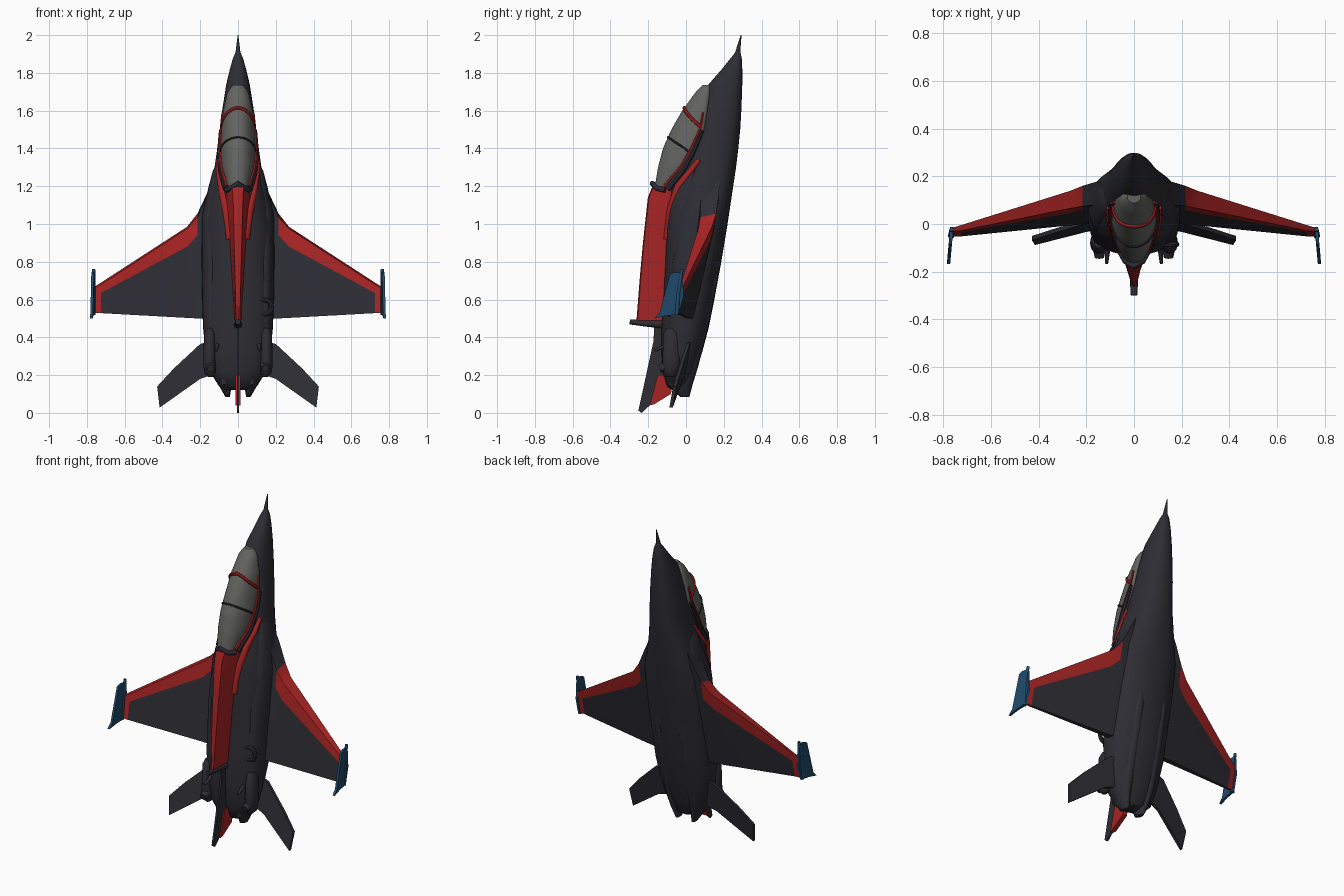
import bpy, bmesh, math
from mathutils import Vector

if "Cube" in bpy.data.objects:
    bpy.data.objects.remove(bpy.data.objects["Cube"])


def material(name, rgb):
    m = bpy.data.materials.new(name)
    m.diffuse_color = (*rgb, 1)
    m.use_nodes = True
    m.node_tree.nodes["Principled BSDF"].inputs["Base Color"].default_value = m.diffuse_color
    return m


DARK = material("charcoal", (0.026, 0.026, 0.034))
RED = material("red", (0.39, 0.017, 0.017))
BLUE = material("blue", (0.014, 0.07, 0.15))
GLASS = material("canopy grey", (0.125, 0.125, 0.118))


def finish(name, bm, mats, angle=40):
    bmesh.ops.recalc_face_normals(bm, faces=bm.faces[:])
    me = bpy.data.meshes.new(name)
    bm.to_mesh(me)
    bm.free()
    for m in mats:
        me.materials.append(m)
    ob = bpy.data.objects.new(name, me)
    bpy.context.collection.objects.link(ob)
    bpy.ops.object.select_all(action='DESELECT')
    ob.select_set(True)
    bpy.context.view_layer.objects.active = ob
    bpy.ops.object.shade_smooth_by_angle(angle=math.radians(angle))
    return ob


def skin(name, rings, mats, rule=None, angle=40):
    """Join rings of points into a closed, capped surface."""
    bm = bmesh.new()
    vs = [[bm.verts.new(p) for p in r] for r in rings]
    n = len(rings[0])
    for i in range(len(vs) - 1):
        for j in range(n):
            k = (j + 1) % n
            f = bm.faces.new((vs[i][j], vs[i][k], vs[i + 1][k], vs[i + 1][j]))
            f.material_index = rule(i, j) if rule else 0
    bm.faces.new(vs[0])
    bm.faces.new(vs[-1])
    return finish(name, bm, mats, angle)


def at(stations, z):
    """Interpolate stations (z falling) at height z."""
    i = 0
    while i < len(stations) - 2 and z < stations[i + 1][0]:
        i += 1
    a, b = stations[i], stations[i + 1]
    t = min(1, max(0, (z - a[0]) / (b[0] - a[0])))
    return [p + (q - p) * t for p, q in zip(a, b)]


def oval(st, t, p, s=1):
    """Point on a cross-section: z, half width, belly y, back y, widest y, optional centre x."""
    z, w, belly, back, wide, x0 = (*st, 0)[:6]
    c, sn = math.cos(t), math.sin(t)
    h = (belly - wide) if sn > 0 else (wide - back)
    return Vector((s * x0 + w * math.copysign(abs(c) ** (2 / p), c),
                   wide + h * math.copysign(abs(sn) ** (2 / p), sn), z))


def loft(name, stations, mat, p=2.2, s=1, n=40):
    rings = [[oval(st, 2 * math.pi * j / n, p, s) for j in range(n)] for st in stations]
    return skin(name, rings, [mat])


def plate(name, pts, x0, half, mat, lean=0.0):
    """Flat plate cut from a side-view (y, z) outline."""
    rings = [[Vector((x0 + d + lean * y, y, z)) for y, z in pts] for d in (-half, half)]
    return skin(name, rings, [mat], angle=20)


def tube(name, pts, r0, r1, mat, n=10):
    """Round bar along a path, tapering from r0 to r1."""
    pts = [Vector(p) for p in pts]
    rings = []
    for i, p in enumerate(pts):
        d = (pts[min(i + 1, len(pts) - 1)] - pts[max(i - 1, 0)]).normalized()
        u = d.cross(Vector((0.3, 0.9, 0.31))).normalized()
        v = d.cross(u)
        r = r0 + (r1 - r0) * i / (len(pts) - 1)
        rings.append([p + r * (u * math.cos(2 * math.pi * j / n) + v * math.sin(2 * math.pi * j / n))
                      for j in range(n)])
    return skin(name, rings, [mat])


# Fuselage and nose probe
body = [(1.91, .012, .288, .262, .275), (1.88, .026, .295, .238, .27), (1.82, .043, .298, .19, .25),
        (1.74, .062, .298, .12, .22), (1.6, .084, .293, .075, .19), (1.5, .097, .287, .06, .17),
        (1.4, .110, .277, .02, .15), (1.3, .124, .265, -.03, .14), (1.2, .145, .25, -.085, .135),
        (1.1, .172, .235, -.1, .12), (1.0, .192, .22, -.105, .09), (.8, .192, .187, -.11, .06),
        (.6, .190, .15, -.12, .02), (.45, .185, .12, -.13, 0), (.33, .172, .088, -.13, -.02),
        (.22, .15, .055, -.125, -.035), (.14, .10, .03, -.1, -.04), (.12, .05, .015, -.07, -.04)]
loft("fuselage", body, DARK, 2.25)
tube("nose_probe", [(0, .268, 1.88), (0, .28, 1.94), (0, .292, 2.0)], .017, .002, DARK)

# Canopy glass
canopy = [(1.735, .028, .13, .088, .115), (1.70, .056, .14, .052, .105), (1.6, .079, .13, -.02, .093),
          (1.5, .088, .12, -.078, .075), (1.4, .093, .08, -.122, .03), (1.3, .085, .04, -.148, -.025),
          (1.2, .055, -.05, -.165, -.11)]
loft("canopy", [at(canopy, 1.735 - .535 * i / 24) for i in range(25)], GLASS, 2)


# Canopy hoops, leaning back down the sides
def hoop(name, top, drop, r, mat):
    pts = []
    for i in range(17):
        t = math.pi * i / 16
        z = top - drop * (1 - math.sin(t))
        pts.append(oval(at(canopy, z), -t, 2))
    tube(name, pts, r, r, mat, 8)


hoop("front_hoop", 1.615, .10, .010, RED)
hoop("middle_hoop", 1.46, .08, .006, DARK)

# Canopy sill rails and rear collar
rail = [at(canopy, 1.59 - .39 * i / 14) for i in range(15)]
for s in (-1, 1):
    tube("sill_rail", [(s * (w + .002), wide, z) for z, w, _, _, wide in rail], .006, .012, RED, 8)
    tube("outer_sill", [(s * (w + .006), wide + .012, z - .012) for z, w, _, _, wide in rail[3:]],
         .008, .020, DARK, 8)
    tube("cheek_stripe", [(s * .104, .07, 1.34), (s * .101, .025, 1.28), (s * .086, -.04, 1.2),
                          (s * .06, -.075, 1.08), (s * .035, -.09, .92)], .012, .03, RED)
tube("rear_collar", [(-.06, -.11, 1.18), (-.035, -.155, 1.19), (0, -.178, 1.215), (.035, -.155, 1.19),
                     (.06, -.11, 1.18)], .014, .014, DARK)

# Red dorsal spine rising into a fin, with a bar at its end
spine = []
for z, wb, wt, yt in ((1.2, .06, .03, -.178), (1.14, .066, .026, -.202), (.9, .05, .02, -.228),
                      (.7, .036, .015, -.246), (.49, .022, .010, -.262)):
    spine.append([Vector(q) for q in ((-wb, -.07, z), (-(wb + wt) / 2, -.14, z), (-wt, yt + .006, z),
                                      (0, yt, z), (wt, yt + .006, z), ((wb + wt) / 2, -.14, z), (wb, -.07, z))])
skin("dorsal_spine", spine, [RED])
tube("spine_end_bar", [(0, -.12, .468), (0, -.22, .475), (0, -.298, .482)], .022, .014, DARK)

# Tail fin in the centre
plate("tail_fin", [(-.05, .47), (-.168, .47), (-.172, .38), (-.252, .012), (-.235, 0), (-.17, .06), (-.05, .2)],
      0, .006, DARK)
plate("tail_fin_panel", [(-.15, .2), (-.192, .04), (-.17, .045), (-.08, .1), (-.06, .2)], 0, .014, RED)

# Wing sections: x, then (y, z) of belly nose, back nose, back strip edge, trailing edge, belly strip edge
wing = [(.10, (.18, 1.30), (.10, 1.29), (.05, 1.0), (.01, .50), (.05, .50), (.16, 1.0)),
        (.165, (.175, 1.16), (.08, 1.15), (.055, .97), (.003, .50), (.04, .50), (.15, .98)),
        (.215, (.16, 1.055), (.075, 1.035), (.06, .94), (-.002, .50), (.03, .50), (.138, .94)),
        (.27, (.138, .985), (.065, .975), (.046, .88), (-.006, .503), (.024, .503), (.115, .885)),
        (.725, (-.005, .69), (-.028, .68), (-.034, .635), (-.052, .528), (-.038, .528), (-.012, .635)),
        (.768, (-.018, .662), (-.032, .657), (-.037, .62), (-.053, .53), (-.04, .53), (-.022, .62))]


def wing_rule(i, j):
    return 1 if i == 4 or (i > 1 and j in (0, 1, 5)) else 0


for s in (-1, 1):
    skin("wing", [[Vector((s * x, y, z)) for y, z in pts] for x, *pts in wing], [DARK, RED], wing_rule, 30)
    # Blue wingtip fin and rail
    plate("wingtip_fin", [(-.168, .5), (-.14, .53), (-.085, .735), (-.06, .745), (-.02, .74),
                          (-.012, .62), (-.04, .52), (-.1, .515)], s * .762, .007, BLUE, -s * .09)
    tube("wingtip_rail", [(s * .766, -.05, .52), (s * .766, -.04, .64), (s * .764, -.022, .76)],
         .013, .009, BLUE)
    # Tailplane
    outline = [(.14, .38), (.2, .365), (.34, .235), (.428, .14), (.415, .028), (.20, .18), (.14, .2)]
    skin("tailplane", [[Vector((s * x, -.055 + .19 * z - .12 * (x - .17) + d, z)) for x, z in outline]
                       for d in (-.009, .009)], [DARK], angle=20)
    # Air intake shoulder
    loft("intake_shoulder", [(1.31, .010, .13, .07, .1, .108), (1.28, .024, .165, .045, .1, .11),
                             (1.2, .040, .18, .015, .1, .115), (1.05, .053, .185, -.03, .08, .138),
                             (.8, .055, .15, -.07, .04, .138), (.5, .05, .08, -.09, 0, .137),
                             (.3, .035, .03, -.09, -.03, .135)], DARK, 2, s, 24)
    # Engine ridge and exhaust under the belly
    loft("engine_ridge", [(.9, .02, .18, .08, .13, .08), (.7, .045, .168, .02, .1, .08),
                          (.45, .052, .116, -.06, .03, .08), (.25, .05, .066, -.1, -.02, .078),
                          (.15, .036, .035, -.1, -.03, .068), (.085, .012, .018, -.03, -.01, .055)],
         DARK, 2, s, 24)
    tube("exhaust_tip", [(s * .06, -.05, .2), (s * .055, -.045, .095)], .04, .010, DARK, 14)
    # Side pod on the back
    loft("side_pod", [(.45, .015, -.06, -.1, -.08, .15), (.42, .03, -.03, -.12, -.075, .15),
                      (.26, .034, -.03, -.125, -.08, .15), (.21, .03, -.04, -.12, -.08, .148),
                      (.19, .012, -.065, -.1, -.08, .145)], DARK, 2, s, 20)
    tube("pod_knob", [(s * .145, -.09, .25), (s * .145, -.14, .235)], .03, .02, DARK, 14)
    tube("antenna", [(s * .11, -.1, .36), (s * .115, -.165, .33)], .012, .007, DARK)

# Round vent on one side of the back
bpy.ops.mesh.primitive_torus_add(location=(.14, -.085, .56), rotation=(math.pi / 2, 0, 0),
                                 major_radius=.038, minor_radius=.012, major_segments=28, minor_segments=8)
vent = bpy.context.object
vent.name = "round_vent"
vent.data.materials.append(DARK)
bpy.ops.object.shade_smooth_by_angle(angle=math.radians(40))
